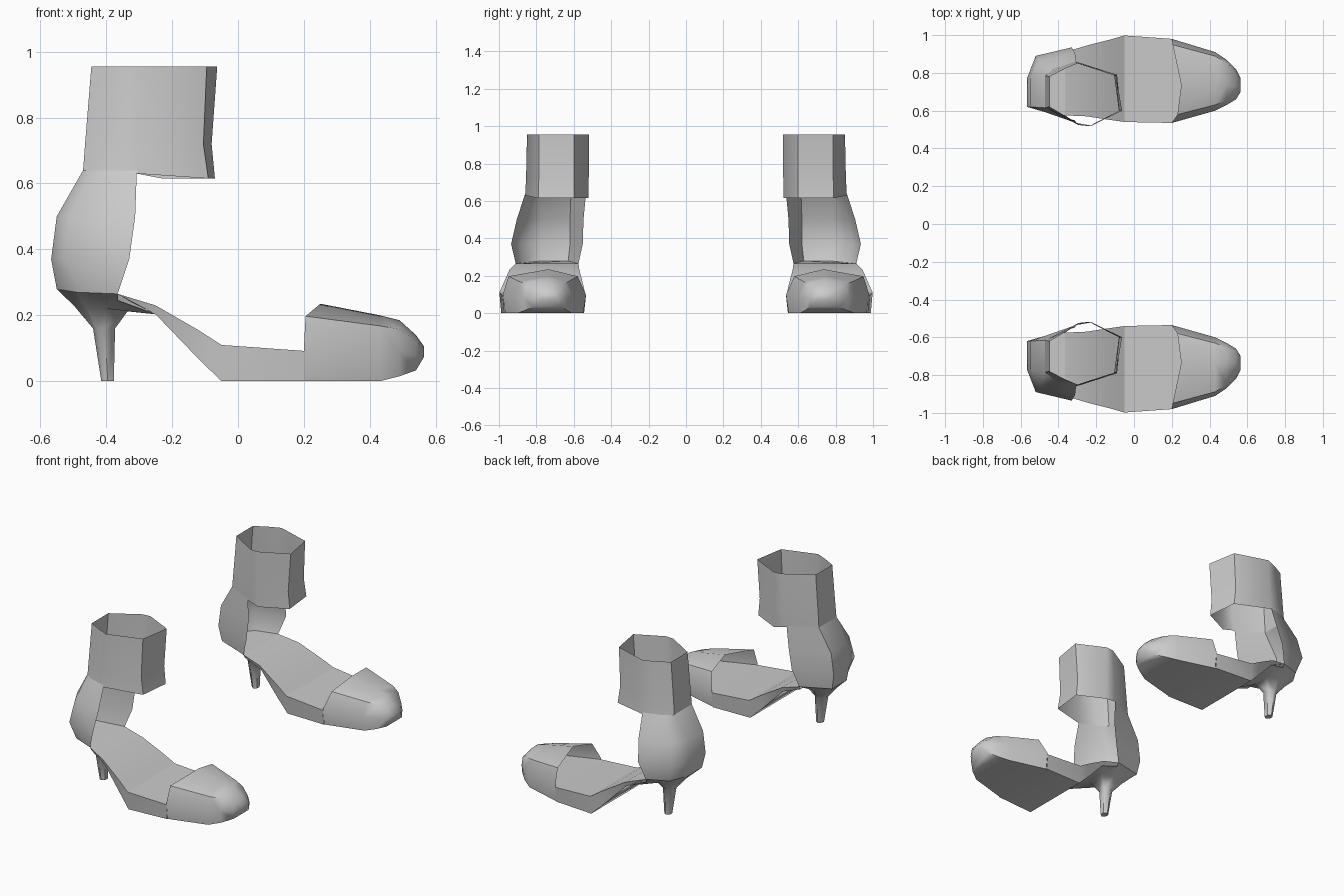
import bpy
import bmesh
from math import cos, sin, radians

cube = bpy.data.objects.get("Cube")
if cube:
    bpy.data.objects.remove(cube, do_unlink=True)

# One grey for everything
grey = bpy.data.materials.new("plain_grey")
grey.use_nodes = True
colour = (.6, .6, .6, 1)
grey.diffuse_color = colour
grey.node_tree.nodes["Principled BSDF"].inputs["Base Color"].default_value = colour


def loft(name, rings, closed=True, cap_start=False, cap_end=False, crease=40):
    """Skin a row of matching cross-sections, then mirror it for the other shoe."""
    bm = bmesh.new()
    rows = [[bm.verts.new(point) for point in ring] for ring in rings]
    count = len(rows[0])
    for lower, upper in zip(rows, rows[1:]):
        for i in range(count if closed else count - 1):
            j = (i + 1) % count
            bm.faces.new((lower[i], lower[j], upper[j], upper[i]))
    if cap_start:
        bm.faces.new(rows[0])
    if cap_end:
        bm.faces.new(rows[-1])
    bmesh.ops.recalc_face_normals(bm, faces=bm.faces)
    mesh = bpy.data.meshes.new(name)
    bm.to_mesh(mesh)
    bm.free()
    mesh.materials.append(grey)
    obj = bpy.data.objects.new(name, mesh)
    bpy.context.collection.objects.link(obj)
    bpy.ops.object.select_all(action='DESELECT')
    obj.select_set(True)
    bpy.context.view_layer.objects.active = obj
    bpy.ops.object.shade_smooth_by_angle(angle=radians(crease))
    mirror = obj.modifiers.new("other_shoe", 'MIRROR')
    mirror.use_axis = (False, True, False)
    mirror.use_mirror_merge = False
    return obj


def ellipse(x, y, z, rx, ry):
    """Heel ring whose corners line up with the seat outline."""
    angles = (30, 90, 130, 160, 200, 270, 330)
    return [(x + rx * cos(radians(a)), y + ry * sin(radians(a)), z) for a in angles]


# Sole: x, inner y, outer y, top z, bottom z
stations = [
    (-.365, .575, .91, .265, .245),
    (-.25, .57, .945, .23, .203),
    (-.12, .55, .978, .155, .068),
    (-.05, .54, .998, .11, 0),
    (.2, .535, .98, .092, 0),
]
walls = [[(x, a, top), (x, a + .01, low), (x, b - .01, low), (x, b, top)]
         for x, a, b, top, low in stations]
loft("sole", walls, closed=False, crease=50)

# Footbed runs on into the toe
footbed = [[(x, a, top), (x, b, top)] for x, a, b, top, low in stations]
footbed.append([(.45, .62, .09), (.45, .89, .09)])
loft("footbed", footbed, closed=False, crease=15)

# Toe cap: a domed section swept forward, with a slanted open mouth
section = [(.03, 0), (0, .42), (.1, .84), (.45, 1), (.93, .84), (1, .42), (.97, 0)]
mouth_slant = [0, 0, .03, .05, .005, 0, 0]
toe_stations = [
    (.2, .535, .98, 0, .235),
    (.43, .60, .91, 0, .2),
    (.49, .63, .87, .015, .185),
    (.54, .66, .82, .033, .14),
    (.565, .70, .77, .075, .105),
]
toe = [[(x, a + u * (b - a), low + v * (high - low)) for u, v in section]
       for x, a, b, low, high in toe_stations]
toe[0] = [(x + shift, y, z) for (x, y, z), shift in zip(toe[0], mouth_slant)]
loft("toe_cap", toe, cap_end=True, crease=50)

# Heel counter: open sheet around the back of the foot
seat = [(-.365, .91, .265), (-.49, .865, .27), (-.55, .77, .28),
        (-.55, .63, .28), (-.365, .575, .265)]


def level(z, outline):
    return [(x, y, z) for x, y in outline]


join = [(-.307, .86), (-.42, .825), (-.47, .785), (-.47, .615), (-.307, .535)]
counter = [
    seat,
    level(.37, [(-.33, .935), (-.52, .89), (-.567, .77), (-.567, .62), (-.33, .552)]),
    level(.5, [(-.312, .905), (-.5, .865), (-.55, .77), (-.55, .62), (-.312, .548)]),
    level(.64, join),
]
loft("heel_counter", counter, closed=False, crease=60)

# Ankle strap: closed band above the counter
front = [(-.23, .522), (-.07, .6), (-.09, .79)]
strap_low = level(.64, join) + level(.615, front)
strap_low[0] = (*join[0], .63)
strap_low[4] = (*join[4], .63)
strap_mid = level(.72, [(-.305, .855), (-.4, .822), (-.464, .783), (-.464, .617),
                        (-.295, .525), (-.23, .52), (-.08, .6), (-.105, .787)])
strap_top = level(.955, [(-.3, .85), (-.37, .82), (-.445, .78), (-.445, .62),
                         (-.28, .522), (-.23, .518), (-.063, .6), (-.095, .785)])
loft("ankle_strap", [strap_low, strap_mid, strap_top], crease=55)

# Heel: seat outline drawn in to a thin spike
seat_ring = [(-.25, .935, .203)] + seat + [(-.25, .58, .203)]
under_seat = [(-.335, .79, .212), (-.4, .82, .22), (-.46, .8, .223), (-.495, .76, .226),
              (-.495, .7, .226), (-.4, .66, .22), (-.335, .69, .212)]
heel = [seat_ring, under_seat, ellipse(-.405, .735, .16, .037, .042),
        ellipse(-.395, .735, 0, .021, .026)]
loft("heel", heel, cap_end=True, crease=55)

# Heel seat: floor inside the counter
loft("heel_seat", [[seat[0], seat[4]], [seat[1], seat[3]], [seat[2], seat[3]]][:2]
     + [[seat[2], (-.551, .64, .28)]], closed=False)
